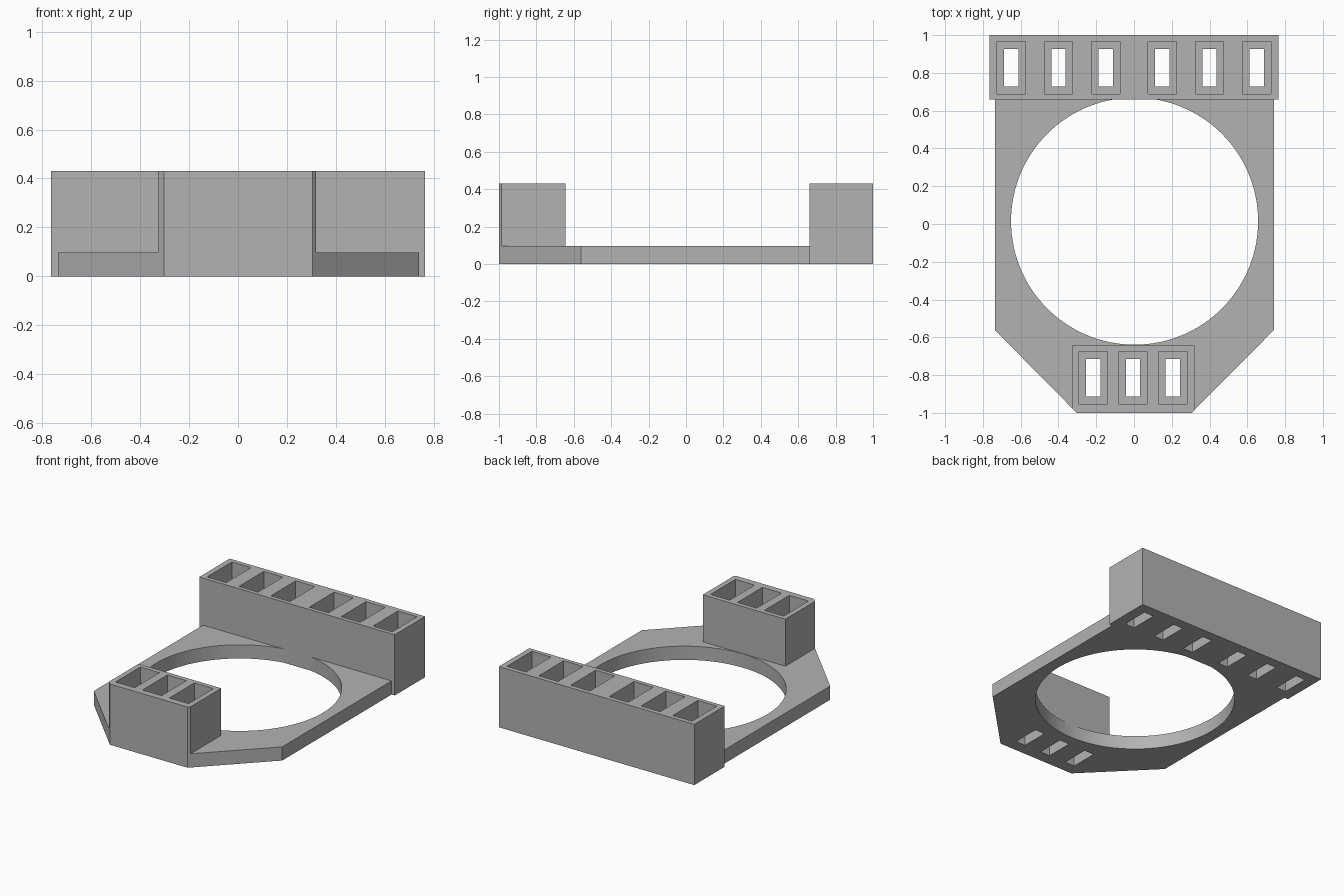
import bpy
import bmesh
import math

if "Cube" in bpy.data.objects:
    bpy.data.objects.remove(bpy.data.objects["Cube"], do_unlink=True)

HEIGHT, PLATE = 0.43, 0.097
HOLE = (0.003, 0.015)
RADIUS = 0.654

grey = bpy.data.materials.new("plain grey")
grey.use_nodes = True
colour = (0.45, 0.45, 0.45, 1)
grey.diffuse_color = colour
grey.node_tree.nodes["Principled BSDF"].inputs["Base Color"].default_value = colour


def prism(name, outline, bottom, top):
    """Extrude a counter-clockwise outline from bottom to top."""
    bm = bmesh.new()
    base = bm.faces.new([bm.verts.new((x, y, bottom)) for x, y in outline])
    wall = bmesh.ops.extrude_face_region(bm, geom=[base])
    moved = [v for v in wall["geom"] if isinstance(v, bmesh.types.BMVert)]
    bmesh.ops.translate(bm, verts=moved, vec=(0, 0, top - bottom))
    bmesh.ops.recalc_face_normals(bm, faces=bm.faces)
    mesh = bpy.data.meshes.new(name)
    bm.to_mesh(mesh)
    bm.free()
    mesh.materials.append(grey)
    obj = bpy.data.objects.new(name, mesh)
    bpy.context.collection.objects.link(obj)
    return obj


def rect(x0, x1, y0, y1):
    return [(x0, y0), (x1, y0), (x1, y1), (x0, y1)]


def cut(obj, outline, bottom, top):
    """Subtract a prism from obj and discard the cutter."""
    cutter = prism("cutter", outline, bottom, top)
    cutter.hide_render = True
    mod = obj.modifiers.new("cut", "BOOLEAN")
    mod.operation, mod.solver, mod.object = "DIFFERENCE", "EXACT", cutter
    bpy.context.view_layer.objects.active = obj
    bpy.ops.object.modifier_apply(modifier=mod.name)
    bpy.data.objects.remove(cutter, do_unlink=True)


def socket(obj, x, y):
    """Deep pocket with a narrower slot through its floor."""
    cut(obj, rect(x - 0.075, x + 0.075, y - 0.139, y + 0.139), PLATE, HEIGHT + 0.1)
    cut(obj, rect(x - 0.038, x + 0.038, y - 0.099, y + 0.099), -0.1, PLATE + 0.1)


# Flat plate with chamfered front corners and a large round opening
plate = prism("base_plate", [(-0.303, -1), (0.305, -1), (0.74, -0.562),
                             (0.74, 0.66), (-0.736, 0.66), (-0.736, -0.562)], 0, PLATE)
circle = [(HOLE[0] + RADIUS * math.cos(a), HOLE[1] + RADIUS * math.sin(a))
          for a in (math.tau * i / 120 for i in range(120))]
cut(plate, circle, -0.1, 0.3)
cut(plate, rect(-0.328, 0.319, -1.1, -0.643), -0.1, 0.3)

# Rear block with two groups of three sockets
rear = prism("rear_socket_block", rect(-0.765, 0.765, 0.66, 1), 0, HEIGHT)
for x in (0.15, 0.4, 0.65):
    for side in (-1, 1):
        socket(rear, side * x, 0.828)

# Front block with three sockets, corners trimmed to the plate outline
front = prism("front_socket_block", [(-0.303, -1), (0.305, -1), (0.319, -0.986),
                                     (0.319, -0.643), (-0.328, -0.643),
                                     (-0.328, -0.975)], 0, HEIGHT)
for i in (-1, 0, 1):
    socket(front, -0.005 + 0.211 * i, -0.815)

# Smooth round wall, sharp edges elsewhere
bpy.ops.object.select_all(action="DESELECT")
plate.select_set(True)
bpy.context.view_layer.objects.active = plate
bpy.ops.object.shade_smooth_by_angle(angle=math.radians(30))
